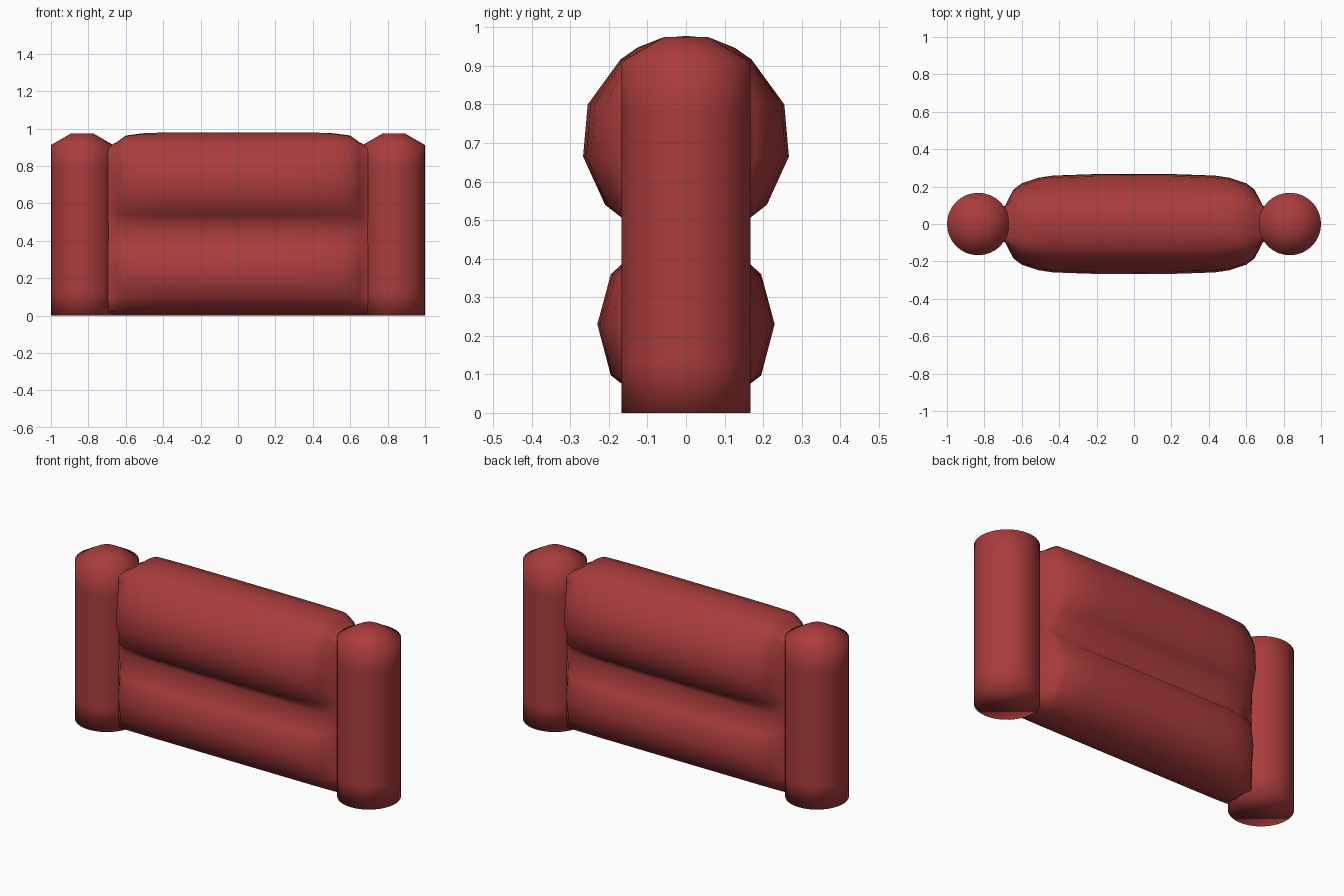
import bpy, bmesh, math

cube = bpy.data.objects.get("Cube")
if cube:
    bpy.data.objects.remove(cube)

red = bpy.data.materials.new("red_fabric")
red.use_nodes = True
colour = (0.40, 0.045, 0.045, 1)
red.diffuse_color = colour
red.node_tree.nodes["Principled BSDF"].inputs["Base Color"].default_value = colour


def loft(name, rings):
    """Skin a list of closed rings and cap both ends."""
    bm = bmesh.new()
    loops = [[bm.verts.new(p) for p in ring] for ring in rings]
    for a, b in zip(loops, loops[1:]):
        for i in range(len(a)):
            j = (i + 1) % len(a)
            bm.faces.new((a[i], a[j], b[j], b[i]))
    bm.faces.new(loops[0])
    bm.faces.new(loops[-1])
    bmesh.ops.recalc_face_normals(bm, faces=bm.faces)
    for f in bm.faces:
        f.smooth = True
    mesh = bpy.data.meshes.new(name)
    bm.to_mesh(mesh)
    bm.free()
    mesh.materials.append(red)
    obj = bpy.data.objects.new(name, mesh)
    bpy.context.collection.objects.link(obj)
    return obj


# Upright end posts with a shallow domed top
def post(name, x):
    profile = [(0.167, 0), (0.167, 0.13), (0.167, 0.78), (0.167, 0.912), (0.058, 0.975)]
    turns = [math.tau * i / 32 for i in range(32)]
    loft(name, [[(x + r * math.cos(t), r * math.sin(t), z) for t in turns]
                for r, z in profile])


post("left_post", 0.833)
post("right_post", -0.833)

# Centre cushion: two stacked lobes with a pinched waist, half section bottom to top
half = [(0.094, 0.02), (0.195, 0.097), (0.23, 0.23), (0.195, 0.36), (0.095, 0.45),
        (0.21, 0.54), (0.267, 0.665), (0.255, 0.80), (0.17, 0.917), (0.125, 0.948),
        (0.065, 0.972)]
section = [(0, 0)] + half + [(0, 0.978)] + [(-y, z) for y, z in reversed(half)]

# Along the length: x, bulge of the lobes, height of the top
ends = [(0.20, 1, 0.978), (0.43, 0.955, 0.978), (0.51, 0.89, 0.975),
        (0.60, 0.72, 0.963), (0.645, 0.53, 0.93), (0.69, 0.03, 0.905), (0.74, 0, 0.895)]
stations = [(-x, b, t) for x, b, t in reversed(ends)] + ends
core = 0.09


def slim(y, bulge):
    extra = max(abs(y) - core, 0) * bulge
    return math.copysign(min(abs(y), core) + extra, y)


loft("centre_cushion", [[(x, slim(y, b), min(z, top - (0.978 - z) * 0.5))
                         for y, z in section] for x, b, top in stations])
